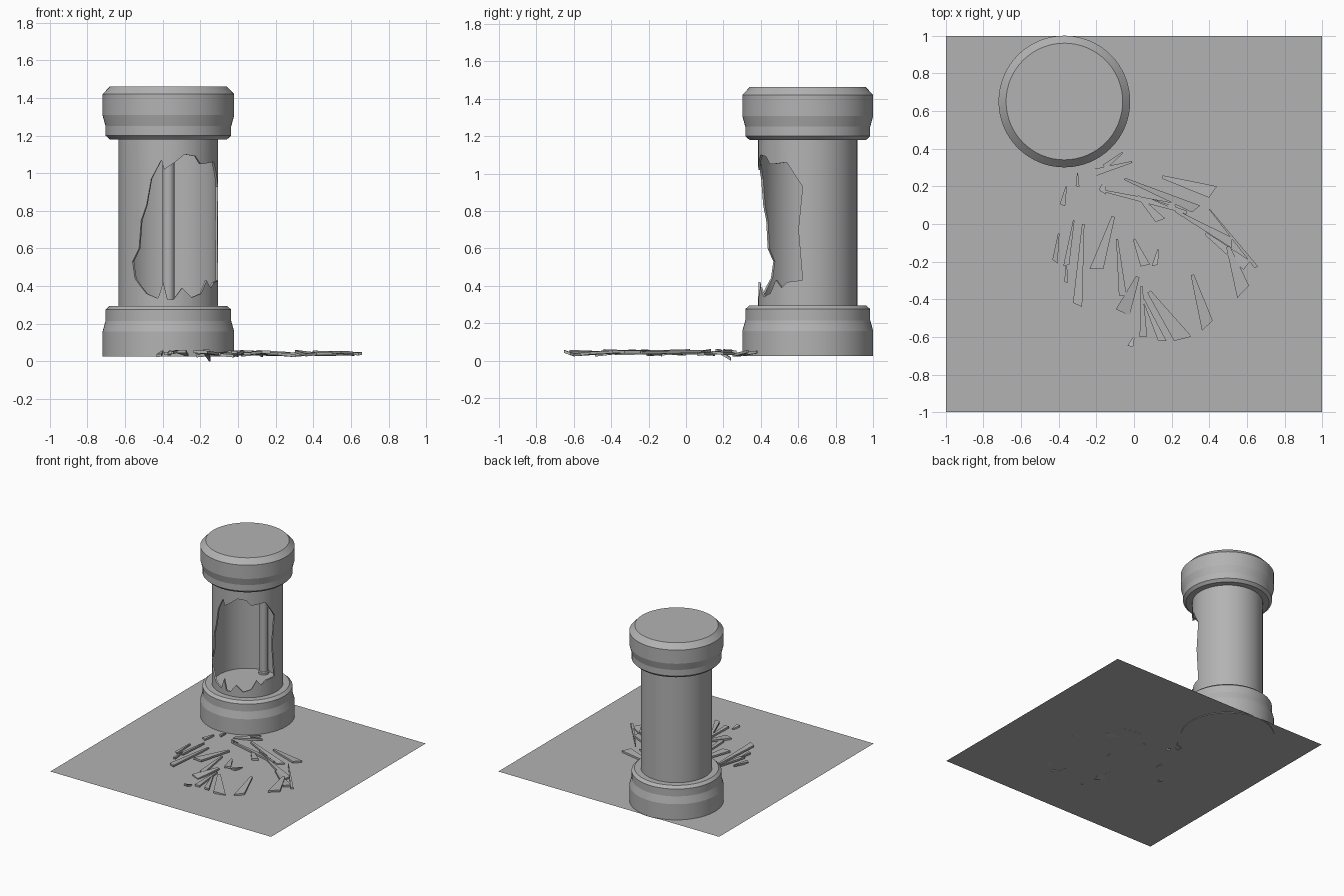
import bpy, bmesh, random
from math import sin, cos, pi, radians, degrees, hypot
from mathutils import Vector
from mathutils.geometry import delaunay_2d_cdt

if "Cube" in bpy.data.objects:
    bpy.data.objects.remove(bpy.data.objects["Cube"])

random.seed(4)
CX, CY = -0.37, 0.651
grey = bpy.data.materials.new("mid_grey")
grey.diffuse_color = (0.45, 0.45, 0.45, 1)
grey.use_nodes = True
grey.node_tree.nodes["Principled BSDF"].inputs["Base Color"].default_value = grey.diffuse_color


def make_object(name, bm, smooth=False):
    bmesh.ops.recalc_face_normals(bm, faces=bm.faces)
    mesh = bpy.data.meshes.new(name)
    bm.to_mesh(mesh)
    bm.free()
    mesh.materials.append(grey)
    obj = bpy.data.objects.new(name, mesh)
    bpy.context.collection.objects.link(obj)
    if smooth:
        bpy.ops.object.select_all(action='DESELECT')
        obj.select_set(True)
        bpy.context.view_layer.objects.active = obj
        bpy.ops.object.shade_smooth_by_angle(angle=radians(13))
    return obj


def lathe(name, profile, cx=CX, cy=CY, n=64):
    """Revolve (radius, z) points and cap both ends."""
    bm = bmesh.new()
    loops = [[bm.verts.new((cx + r * cos(2 * pi * i / n), cy + r * sin(2 * pi * i / n), z))
              for i in range(n)] for r, z in profile]
    bm.faces.new(loops[0])
    bm.faces.new(loops[-1])
    for a, b in zip(loops, loops[1:]):
        for i in range(n):
            j = (i + 1) % n
            bm.faces.new((a[i], a[j], b[j], b[i]))
    return make_object(name, bm, True)


# Floor sheet
bm = bmesh.new()
bmesh.ops.create_grid(bm, x_segments=1, y_segments=1, size=1)
bmesh.ops.translate(bm, verts=bm.verts, vec=(0, 0, 0.03))
make_object("floor", bm)

# Base, cap and the pipe inside the tank
lathe("base", [(0.35, 0.025), (0.35, 0.158), (0.334, 0.215), (0.334, 0.275), (0.312, 0.295)])
lathe("cap", [(0.312, 1.18), (0.334, 1.2), (0.334, 1.25), (0.35, 1.308), (0.35, 1.42), (0.31, 1.462)])
lathe("inner_pipe", [(0.04, 0.29), (0.04, 0.31), (0.032, 0.315), (0.032, 1.185)], cy=0.862, n=32)

# Glass tube with a jagged break: outline as (degrees from front, height)
outline = [(-8, 1.07), (-20, .97), (-26, .83), (-33, .75), (-36, .60), (-46, .53), (-42, .44),
           (-26, .36), (-12, .335), (-6, .42), (-1, .33), (6, .33), (16, .39), (28, .34),
           (41, .36), (50, .43), (58, .39), (66, .42), (84, .43), (79, .70), (84, .93),
           (65, 1.06), (45, 1.05), (40, 1.05), (33, 1.09), (19, 1.10), (8, 1.06), (-5, 1.02)]


def in_break(a, z):
    inside = False
    for (a0, z0), (a1, z1) in zip(outline, outline[1:] + outline[:1]):
        if (z0 > z) != (z1 > z) and a < a0 + (z - z0) * (a1 - a0) / (z1 - z0):
            inside = not inside
    return inside


# Unrolled wall: vertical strips plus the break outline, then wrapped round
STEPS = 64
points = [Vector((radians(a), z)) for a, z in outline]
n = len(points)
edges = [(i, (i + 1) % n) for i in range(n)]
for i in range(STEPS + 1):
    a = -pi + 2 * pi * i / STEPS
    points += [Vector((a, 0.285)), Vector((a, 1.19))]
    k = n + 2 * i
    edges.append((k, k + 1))
    if i:
        edges += [(k - 2, k), (k - 1, k + 1)]
flat, _, tris, *_ = delaunay_2d_cdt(points, edges, [], 0, 1e-6)
bm = bmesh.new()
R = 0.265
verts = [bm.verts.new((CX + R * sin(p[0]), CY - R * cos(p[0]), p[1])) for p in flat]
for t in tris:
    c = sum((flat[i] for i in t), Vector((0, 0))) / len(t)
    if not in_break(degrees(c[0]), c[1]):
        bm.faces.new([verts[i] for i in t])
bmesh.ops.delete(bm, geom=[v for v in bm.verts if not v.link_faces], context='VERTS')
bmesh.ops.remove_doubles(bm, verts=bm.verts, dist=1e-5)

# Thickness: inner copy of the wall joined along every open edge
rim = [e for e in bm.edges if e.is_boundary]
inner = {v: bm.verts.new((CX + (v.co.x - CX) * .955, CY + (v.co.y - CY) * .955, v.co.z))
         for v in list(bm.verts)}
for f in list(bm.faces):
    bm.faces.new([inner[v] for v in reversed(f.verts)])
for e in rim:
    a, b = e.verts
    bm.faces.new((a, b, inner[b], inner[a]))
make_object("broken_tube", bm, True)

# Scattered shards: tip x, tip y, end x, end y, end width
shards = [(.15, .25, .42, .17, .07), (-.05, .24, .33, .08, .05), (-.18, .18, .22, .09, .04),
          (.02, .15, .14, .02, .05), (.10, .13, .28, .06, .02), (.40, .08, .65, -.23, .02),
          (.22, .07, .52, -.10, .05), (.38, -.05, .60, -.22, .06), (.50, -.12, .58, -.36, .08),
          (.31, -.27, .39, -.54, .07), (.04, -.33, .05, -.60, .04), (.08, -.36, .26, -.61, .09),
          (.05, -.40, .15, -.62, .04), (.02, -.28, -.06, -.47, .08), (-.09, -.08, -.06, -.38, .04),
          (.00, -.08, .06, -.22, .05), (.13, -.13, .11, -.22, .03), (-.11, .04, -.20, -.24, .07),
          (-.27, .00, -.30, -.43, .05), (-.32, .02, -.36, -.22, .03), (-.40, -.05, -.42, -.20, .03),
          (-.36, -.20, -.36, -.31, .02), (-.36, .20, -.38, .10, .03), (-.30, .27, -.30, .20, .02),
          (-.06, .38, -.16, .30, .03), (-.01, .33, -.22, .27, .04), (-.15, .24, -.17, .17, .04),
          (.00, -.60, -.02, -.65, .03)]
bm = bmesh.new()
for k, (x0, y0, x1, y1, w) in enumerate(shards):
    tip, end = Vector((x0, y0, 0)), Vector((x1, y1, 0))
    d = (end - tip) / hypot(x1 - x0, y1 - y0)
    side = Vector((-d.y, d.x, 0)) * w / 2
    skew = d * w * random.uniform(-.3, .3)
    z = 0.038 + random.uniform(-.002, .01)
    pitch, roll = random.uniform(-.01, .01), random.uniform(-.06, .06) * w
    if k == 26:                      # one piece dips down to the ground
        z, pitch, roll = 0.03, -.024, 0
    corners = [(tip - side * .25, pitch), (end - side + skew, -pitch - roll),
               (end + side - skew, -pitch + roll), (tip + side * .25, pitch)]
    low, high = [[bm.verts.new(p + Vector((0, 0, z + dz + t))) for p, dz in corners]
                 for t in (-.006, .009)]
    bm.faces.new(low)
    bm.faces.new(high)
    for i in range(4):
        j = (i + 1) % 4
        bm.faces.new((low[i], low[j], high[j], high[i]))
make_object("glass_shards", bm)
